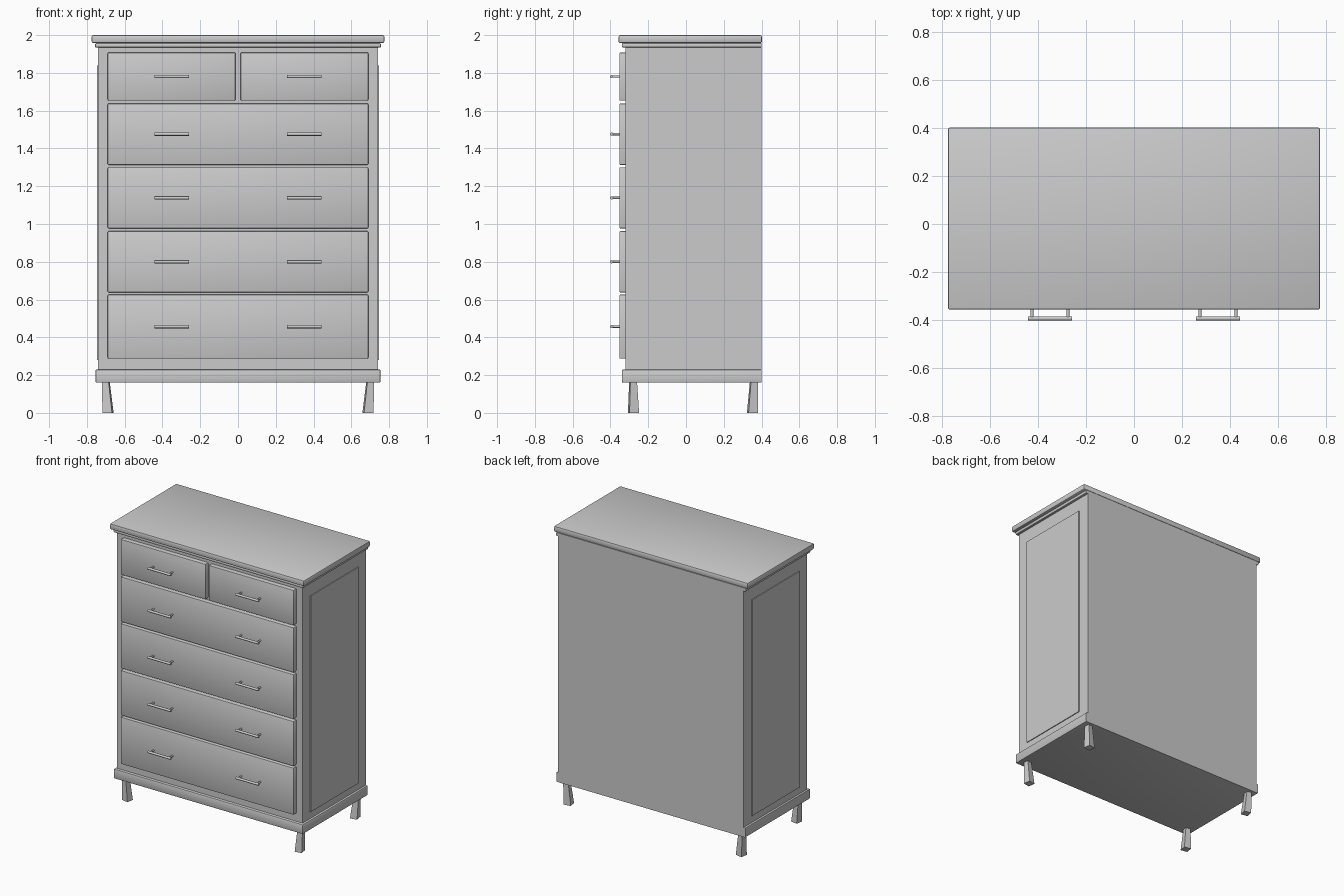
import bpy, bmesh, math
from mathutils import Vector, Matrix

if "Cube" in bpy.data.objects:
    bpy.data.objects.remove(bpy.data.objects["Cube"])


def material(name, v):
    m = bpy.data.materials.new(name)
    m.diffuse_color = (v, v, v, 1)
    m.use_nodes = True
    m.node_tree.nodes["Principled BSDF"].inputs["Base Color"].default_value = m.diffuse_color
    return m


GREY = material("light_grey", 0.6)


def finish(name, bm, smooth=False):
    bmesh.ops.recalc_face_normals(bm, faces=bm.faces[:])
    mesh = bpy.data.meshes.new(name)
    bm.to_mesh(mesh)
    bm.free()
    mesh.materials.append(GREY)
    ob = bpy.data.objects.new(name, mesh)
    bpy.context.collection.objects.link(ob)
    if smooth:
        bpy.ops.object.select_all(action='DESELECT')
        ob.select_set(True)
        bpy.context.view_layer.objects.active = ob
        bpy.ops.object.shade_smooth_by_angle(angle=math.radians(40))
    return ob


def add_box(bm, x, y, z):
    c = Vector(((x[0] + x[1]) / 2, (y[0] + y[1]) / 2, (z[0] + z[1]) / 2))
    s = Matrix.Diagonal((x[1] - x[0], y[1] - y[0], z[1] - z[0], 1))
    bmesh.ops.create_cube(bm, size=1, matrix=Matrix.Translation(c) @ s)


def box(name, x, y, z, bevel=0.0, keep_back=None):
    """Box with rounded edges; edges lying on the keep_back plane stay square."""
    bm = bmesh.new()
    add_box(bm, x, y, z)
    if bevel:
        edges = [e for e in bm.edges if keep_back is None
                 or not all(abs(v.co.y - keep_back) < 1e-4 for v in e.verts)]
        bmesh.ops.bevel(bm, geom=edges, offset=bevel, segments=2,
                        profile=0.5, affect='EDGES')
    return finish(name, bm, bool(bevel))


def add_rod(bm, a, b, r, n=12):
    a, b = Vector(a), Vector(b)
    rot = (b - a).to_track_quat('Z', 'Y').to_matrix().to_4x4()
    bmesh.ops.create_cone(bm, cap_ends=True, segments=n, radius1=r, radius2=r,
                          depth=(b - a).length,
                          matrix=Matrix.Translation((a + b) / 2) @ rot)


BACK = 0.40

# Carcass, plinth, moulding and top
box("carcass", (-0.74, 0.74), (-0.32, BACK), (0.17, 1.95))
box("plinth", (-0.755, 0.755), (-0.34, BACK), (0.16, 0.23), 0.007, BACK)
box("top_moulding", (-0.757, 0.757), (-0.34, BACK), (1.934, 1.958), 0.007, BACK)
box("top_board", (-0.775, 0.775), (-0.357, 0.402), (1.958, 2.0), 0.009)

# Raised side panels
for side, s in (("left", -1), ("right", 1)):
    box(side + "_side_panel", sorted((s * 0.73, s * 0.746)), (-0.235, 0.31), (0.28, 1.838))

# Drawer fronts: one split row and four full-width rows
rows = [(1.653, 1.908), (1.313, 1.638), (0.977, 1.30), (0.638, 0.962), (0.287, 0.626)]
for i, z in enumerate(rows):
    spans = [(-0.69, -0.013), (0.013, 0.69)] if i == 0 else [(-0.69, 0.69)]
    for j, x in enumerate(spans):
        box(f"drawer_front_{i + 1}_{j + 1}", x, (-0.353, -0.315), z, 0.006, -0.315)

# Bar handles on two posts
for i, (z0, z1) in enumerate(rows):
    z = (z0 + z1) / 2
    for side, cx in (("left", -0.35), ("right", 0.35)):
        bm = bmesh.new()
        add_rod(bm, (cx - 0.091, -0.3935, z), (cx + 0.091, -0.3935, z), 0.0085)
        for dx in (-0.075, 0.075):
            add_rod(bm, (cx + dx, -0.345, z), (cx + dx, -0.392, z), 0.006)
        finish(f"{side}_handle_{i + 1}", bm, True)

# Four-sided legs, wider at the foot and leaning slightly inward
for side, s in (("left", -1), ("right", 1)):
    for end, y_top, y_foot in (("front", -0.28, -0.278), ("back", 0.359, 0.352)):
        bm = bmesh.new()
        rings = []
        for x, y, z, h in ((0.688, y_foot, 0.0, 0.0255), (0.70, y_top, 0.165, 0.018)):
            ring = []
            for k in range(4):
                a = math.radians(45 + 10 + 90 * k)
                r = h * math.sqrt(2)
                ring.append(bm.verts.new((s * (x + r * math.cos(a)), y + r * math.sin(a), z)))
            rings.append(ring)
        bm.faces.new(rings[0])
        bm.faces.new(rings[1])
        for k in range(4):
            m = (k + 1) % 4
            bm.faces.new((rings[0][k], rings[0][m], rings[1][m], rings[1][k]))
        finish(f"{end}_{side}_leg", bm)
